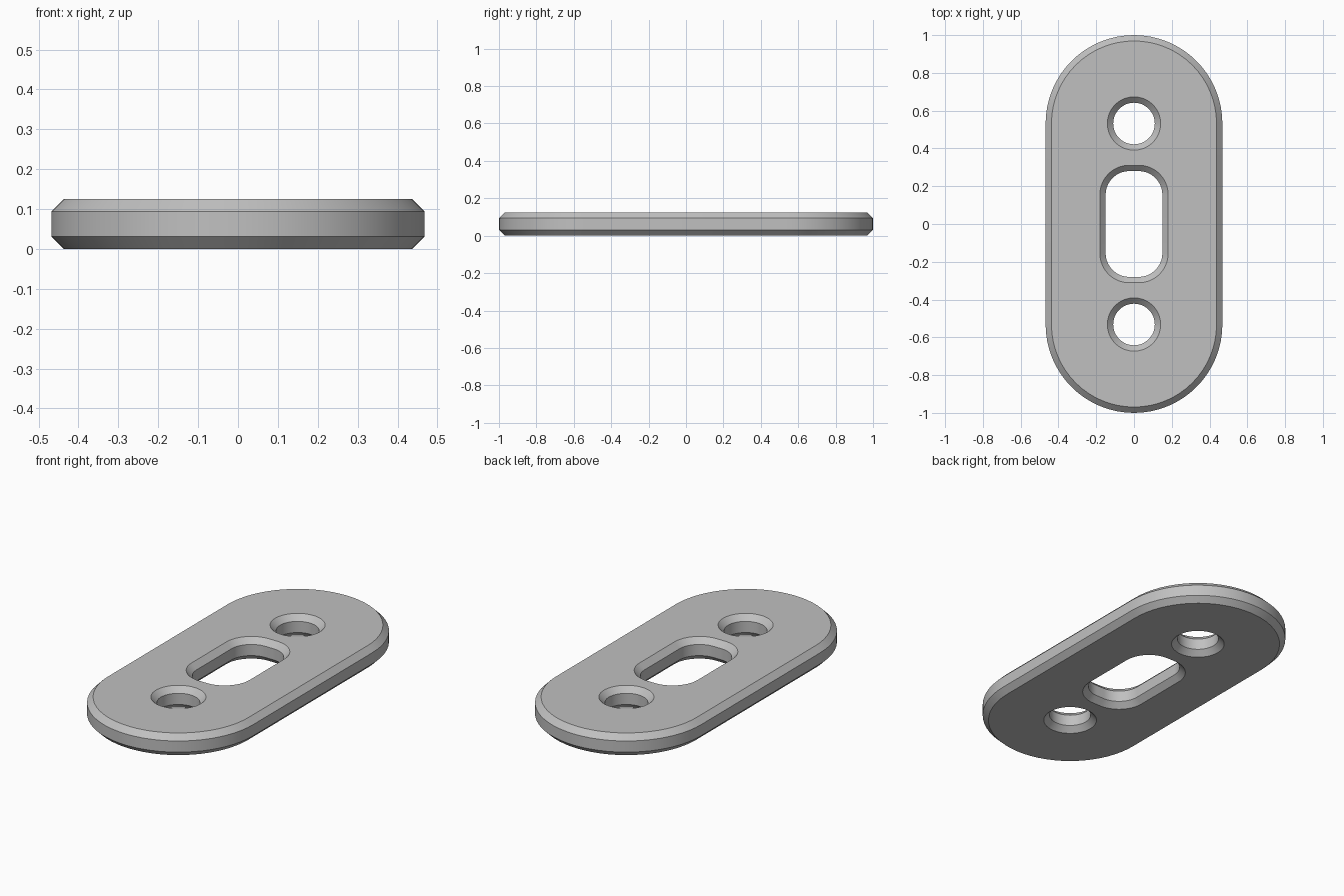
import bpy, bmesh
from math import sin, cos, pi, radians

cube = bpy.data.objects.get("Cube")
if cube:
    bpy.data.objects.remove(cube, do_unlink=True)

THICK, CHAMFER = 0.125, 0.031
HOLE_Y = 0.532


def outline(half_w, half_l, radius, centre_y=0.0, steps=16):
    """Rounded rectangle; equal sizes give a circle or a stadium."""
    points = []
    for quarter, (sx, sy) in enumerate(((1, 1), (-1, 1), (-1, -1), (1, -1))):
        for i in range(steps + 1):
            a = (quarter + i / steps) * pi / 2
            p = (sx * (half_w - radius) + radius * cos(a),
                 centre_y + sy * (half_l - radius) + radius * sin(a))
            if not points or abs(p[0] - points[-1][0]) + abs(p[1] - points[-1][1]) > 1e-5:
                points.append(p)
    if abs(points[0][0] - points[-1][0]) + abs(points[0][1] - points[-1][1]) < 1e-5:
        points.pop()
    return points


def chamfered_wall(bm, half_w, half_l, radius, centre_y, grow):
    """Wall with a chamfer at both rims; returns the bottom and top rim edges."""
    levels = ((grow, 0), (0, CHAMFER), (0, THICK - CHAMFER), (grow, THICK))
    rings = []
    for d, z in levels:
        pts = outline(half_w + d, half_l + d, radius + d, centre_y)
        rings.append([bm.verts.new((x, y, z)) for x, y in pts])
    n = len(rings[0])
    for low, high in zip(rings, rings[1:]):
        for i in range(n):
            j = (i + 1) % n
            bm.faces.new((low[i], low[j], high[j], high[i]))
    return [[bm.edges.get((r[i], r[(i + 1) % n])) for i in range(n)]
            for r in (rings[0], rings[-1])]


bm = bmesh.new()
walls = [
    chamfered_wall(bm, 0.468, 1.0, 0.468, 0, -CHAMFER),    # outer rim
    chamfered_wall(bm, 0.15, 0.28, 0.125, 0, CHAMFER),     # centre slot
]
for side in (-1, 1):                                       # round holes
    walls.append(chamfered_wall(bm, 0.11, 0.11, 0.11, side * HOLE_Y, CHAMFER))

# Flat bottom and top, with the openings left free
for level in (0, 1):
    edges = [e for wall in walls for e in wall[level]]
    bmesh.ops.triangle_fill(bm, use_beauty=True, edges=edges,
                            normal=(0, 0, 1 if level else -1))
bmesh.ops.recalc_face_normals(bm, faces=bm.faces)

mesh = bpy.data.meshes.new("slotted_plate")
bm.to_mesh(mesh)
bm.free()
plate = bpy.data.objects.new("slotted_plate", mesh)
bpy.context.collection.objects.link(plate)

grey = bpy.data.materials.new("light grey")
grey.use_nodes = True
colour = (0.53, 0.53, 0.53, 1)
grey.diffuse_color = colour
grey.node_tree.nodes["Principled BSDF"].inputs["Base Color"].default_value = colour
mesh.materials.append(grey)

# Smooth the curved walls, keep the chamfer edges sharp
bpy.ops.object.select_all(action='DESELECT')
plate.select_set(True)
bpy.context.view_layer.objects.active = plate
bpy.ops.object.shade_smooth_by_angle(angle=radians(30))
